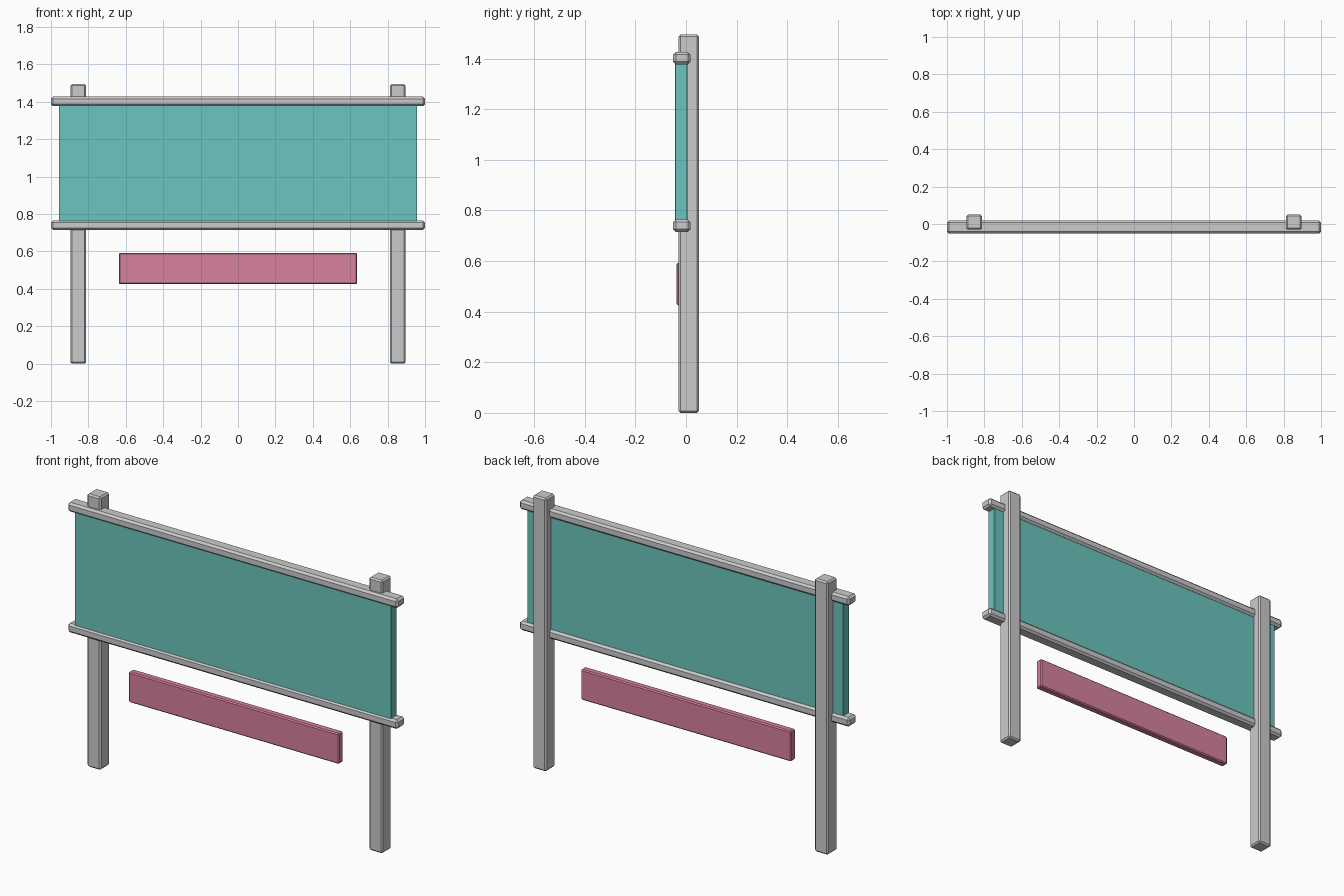
import bpy

if "Cube" in bpy.data.objects:
    bpy.data.objects.remove(bpy.data.objects["Cube"])


def paint(name, rgb):
    mat = bpy.data.materials.new(name)
    mat.diffuse_color = (*rgb, 1)
    mat.use_nodes = True
    mat.node_tree.nodes["Principled BSDF"].inputs["Base Color"].default_value = mat.diffuse_color
    return mat


def box(name, x, y, z, bevel=0.0, mat=None):
    """Box from (min, max) ranges, with chamfered edges."""
    bpy.ops.mesh.primitive_cube_add(size=1)
    ob = bpy.context.object
    ob.name = name
    ob.location = [(r[0] + r[1]) / 2 for r in (x, y, z)]
    ob.scale = [r[1] - r[0] for r in (x, y, z)]
    bpy.ops.object.transform_apply(location=False, rotation=False, scale=True)
    if bevel:
        mod = ob.modifiers.new("chamfer", "BEVEL")
        mod.width = bevel
        mod.segments = 1
    if mat:
        ob.data.materials.append(mat)
    return ob


teal = paint("teal", (0.15, 0.56, 0.52))
pink = paint("pink", (0.68, 0.22, 0.34))

# Upright posts
for side, cx in (("left", -0.854), ("right", 0.854)):
    box(side + "_post", (cx - 0.041, cx + 0.041), (-0.03, 0.051), (0, 1.495), 0.008)

# Horizontal rails framing the panel
for name, cz in (("lower_rail", 0.74), ("upper_rail", 1.402)):
    box(name, (-1, 1), (-0.051, 0.018), (cz - 0.025, cz + 0.025), 0.011)

# Main sign panel, tucked into both rails
box("sign_panel", (-0.958, 0.958), (-0.043, 0.006), (0.75, 1.39), 0.002, teal)

# Small plaque hanging below
box("lower_plaque", (-0.637, 0.637), (-0.038, 0.002), (0.425, 0.592), 0.006, pink)
